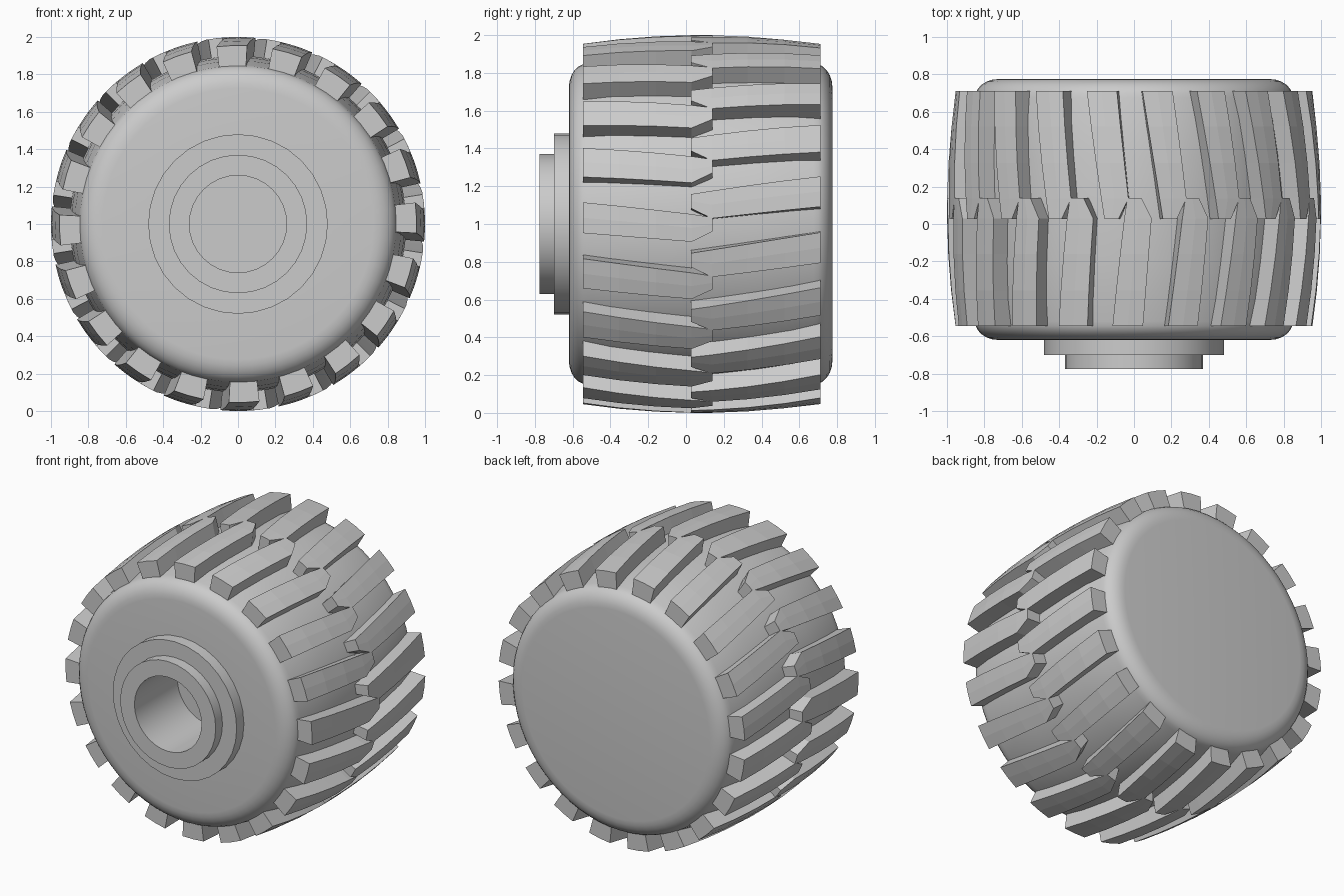
import bpy, bmesh
from math import sin, cos, radians, tau

if "Cube" in bpy.data.objects:
    bpy.data.objects.remove(bpy.data.objects["Cube"])

GREY = (0.6, 0.6, 0.6, 1.0)
grey = bpy.data.materials.new("plain grey")
grey.use_nodes = True
grey.diffuse_color = GREY
grey.node_tree.nodes["Principled BSDF"].inputs["Base Color"].default_value = GREY

MID = 0.083          # centre of the tread along the axle
TREADS = 20


def on_axle(radius, y, angle):
    """Point around the axle; angle runs from the top towards +x."""
    return (radius * sin(angle), y, 1 + radius * cos(angle))


def crown(y):
    """Outer radius of the barrel-shaped tread."""
    return 1.0 - 0.115 * (y - MID) ** 2


def finish(bm, name, smooth):
    bmesh.ops.recalc_face_normals(bm, faces=bm.faces)
    mesh = bpy.data.meshes.new(name)
    bm.to_mesh(mesh)
    bm.free()
    mesh.materials.append(grey)
    obj = bpy.data.objects.new(name, mesh)
    bpy.context.collection.objects.link(obj)
    if smooth:
        bpy.ops.object.select_all(action="DESELECT")
        obj.select_set(True)
        bpy.context.view_layer.objects.active = obj
        bpy.ops.object.shade_smooth_by_angle(angle=radians(35))
    return obj


def lathe(name, profile, segments, closed=False):
    """Spin (radius, y) points around the axle; open ends are capped."""
    bm = bmesh.new()
    rings = [[bm.verts.new(on_axle(r, y, tau * i / segments)) for i in range(segments)]
             for r, y in profile]
    pairs = list(zip(rings, rings[1:]))
    if closed:
        pairs.append((rings[-1], rings[0]))
    else:
        bm.faces.new(rings[0])
        bm.faces.new(rings[-1])
    for a, b in pairs:
        for i in range(segments):
            j = (i + 1) % segments
            bm.faces.new((a[i], a[j], b[j], b[i]))
    return finish(bm, name, True)


# Tyre body: axle hole, rounded shoulders and crowned barrel
def shoulder(y_end, inward):
    """Rounded corner from the flat side wall up to the barrel."""
    steps = [radians(15 * k) for k in range(7)]
    return [(0.725 + 0.125 * sin(a), y_end + inward * 0.1 * (1 - cos(a))) for a in steps]


barrel = [(crown(y) - 0.1, y) for y in (-0.4, -0.2, 0, 0.16, 0.36, 0.56)]
body = [(0.26, -0.3), (0.26, -0.62)] + shoulder(-0.62, 1) + barrel
body += shoulder(0.775, -1)[::-1]
lathe("tyre_body", body, 64)

# Stepped hub with an open bore
lathe("hub", [(0.26, -0.6), (0.48, -0.6), (0.48, -0.7), (0.37, -0.7),
              (0.37, -0.775), (0.26, -0.775)], 32, closed=True)


# Slanted tread lugs with a clipped inner corner
def lug(bm, turn, side, twist):
    outer, notch, tip = -0.628, -0.053, 0.057
    stations = [(outer + (notch - outer) * t, -6.9 + (3.9 + twist) * t, 2.9 + (2.5 + twist) * t)
                for t in (0, 0.33, 0.67, 1)]
    stations.append((tip, -2.0 + twist, 2.3 + twist))
    rings = []
    for s, left, right in stations:
        y = MID + side * s
        top = crown(y)
        low = top - 0.13
        corners = ((low, left), (top, left), (top, (left + right) / 2), (top, right), (low, right))
        rings.append([bm.verts.new(on_axle(r, y, radians(turn + a))) for r, a in corners])
    for a, b in zip(rings, rings[1:]):
        for i in range(len(a)):
            j = (i + 1) % len(a)
            bm.faces.new((a[i], a[j], b[j], b[i]))
    bm.faces.new(rings[0])
    bm.faces.new(rings[-1])


for name, side, phase, twist in (("front_treads", 1, 0, 0), ("rear_treads", -1, 9.6, 1.3)):
    bm = bmesh.new()
    for n in range(TREADS):
        lug(bm, phase + n * 360 / TREADS, side, twist)
    finish(bm, name, False)
